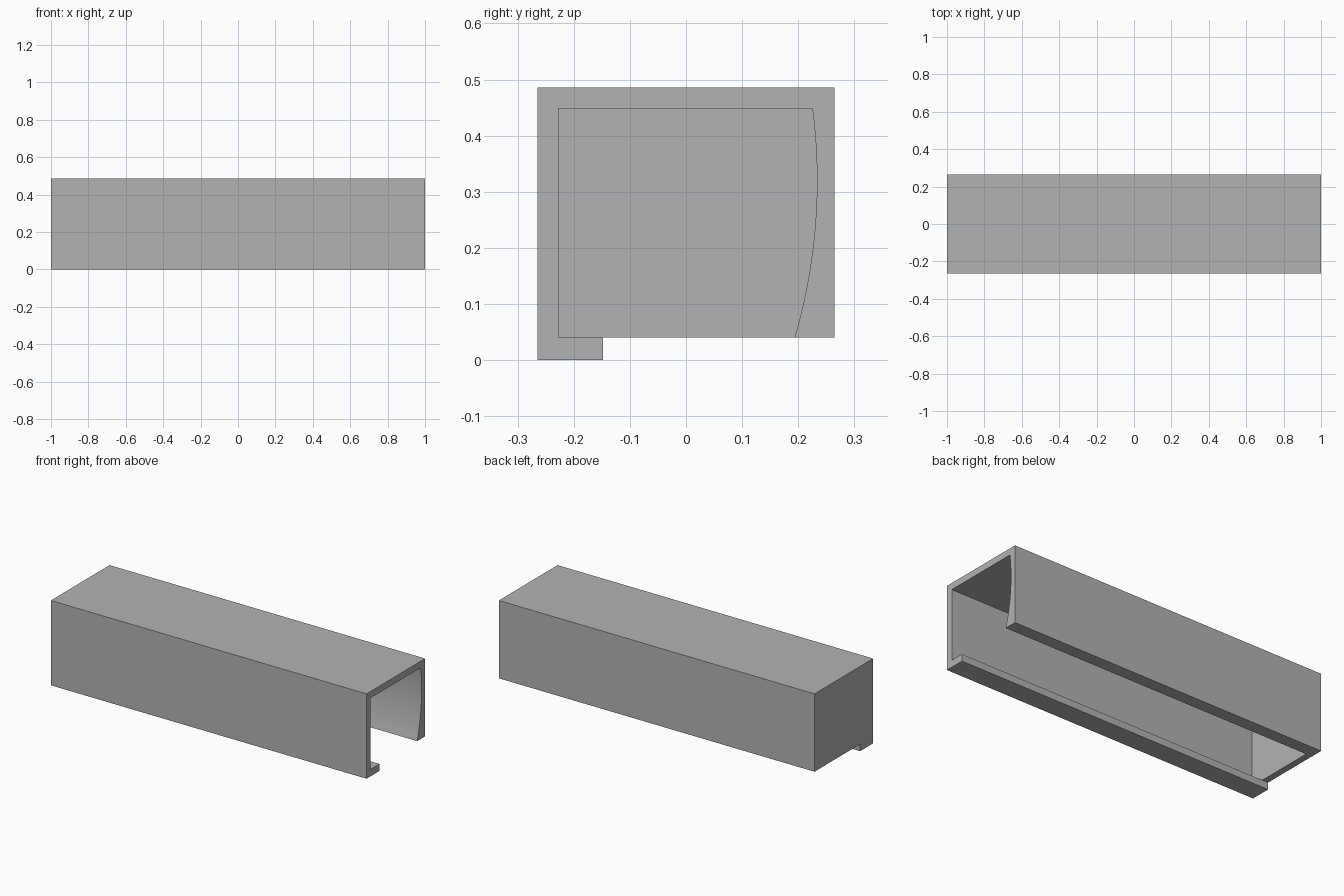
import bpy, bmesh, math

cube = bpy.data.objects.get("Cube")
if cube:
    bpy.data.objects.remove(cube, do_unlink=True)

# Plain grey
grey = bpy.data.materials.new("plain_grey")
grey.use_nodes = True
colour = (0.45, 0.45, 0.45, 1)
grey.diffuse_color = colour
grey.node_tree.nodes["Principled BSDF"].inputs["Base Color"].default_value = colour

HALF, WIDE, TOP, STEP = 1.0, 0.265, 0.486, 0.04   # outer size and bottom step
INNER_Y, INNER_TOP, LIP_Y = -0.227, 0.448, -0.148  # cavity and lip
CAP = -HALF + 0.038                                # inside of the closed end

# Outer section, ending at the lip; cavity section with bowed back wall
outer = [(-WIDE, 0), (-WIDE, TOP), (WIDE, TOP), (WIDE, STEP)]
SEGMENTS, BOW_Z, BOW_R, BOW_Y = 32, 0.32, 1.0, 0.2335
bow = []
for i in range(SEGMENTS + 1):
    z = STEP + (INNER_TOP - STEP) * i / SEGMENTS
    bow.append((BOW_Y - BOW_R + math.sqrt(BOW_R**2 - (z - BOW_Z)**2), z))
cavity = bow + [(INNER_Y, INNER_TOP), (INNER_Y, STEP), (LIP_Y, STEP)]
lip_bottom = (LIP_Y, 0)

bm = bmesh.new()


def section(points, x):
    return [bm.verts.new((x, y, z)) for y, z in points]


def bridge(a, b):
    for i in range(len(a) - 1):
        bm.faces.new((a[i], a[i + 1], b[i + 1], b[i]))


out_open, out_shut = section(outer, HALF), section(outer, -HALF)
cav_open, cav_shut = section(cavity, HALF), section(cavity, CAP)
lip_open, lip_shut = section([lip_bottom], HALF)[0], section([lip_bottom], -HALF)[0]
step_shut = section([(LIP_Y, STEP)], -HALF)[0]

# Outer walls and cavity walls
bridge([lip_open] + out_open, [lip_shut] + out_shut)
bridge(cav_open, cav_shut)
# Open end, closed end and its inside
bm.faces.new(out_open + cav_open + [lip_open])
bm.faces.new(out_shut + [step_shut, lip_shut])
bm.faces.new(cav_shut)
# Lip edge and underside rim
bm.faces.new((lip_open, cav_open[-1], cav_shut[-1], step_shut, lip_shut))
bm.faces.new((out_open[-1], cav_open[0], cav_shut[0], cav_shut[-1], step_shut, out_shut[-1]))
bmesh.ops.recalc_face_normals(bm, faces=bm.faces[:])

mesh = bpy.data.meshes.new("channel_housing")
bm.to_mesh(mesh)
bm.free()
mesh.materials.append(grey)
housing = bpy.data.objects.new("channel_housing", mesh)
bpy.context.collection.objects.link(housing)

# Smooth bowed wall, crisp corners
bpy.ops.object.select_all(action="DESELECT")
housing.select_set(True)
bpy.context.view_layer.objects.active = housing
bpy.ops.object.shade_smooth_by_angle(angle=math.radians(8))
